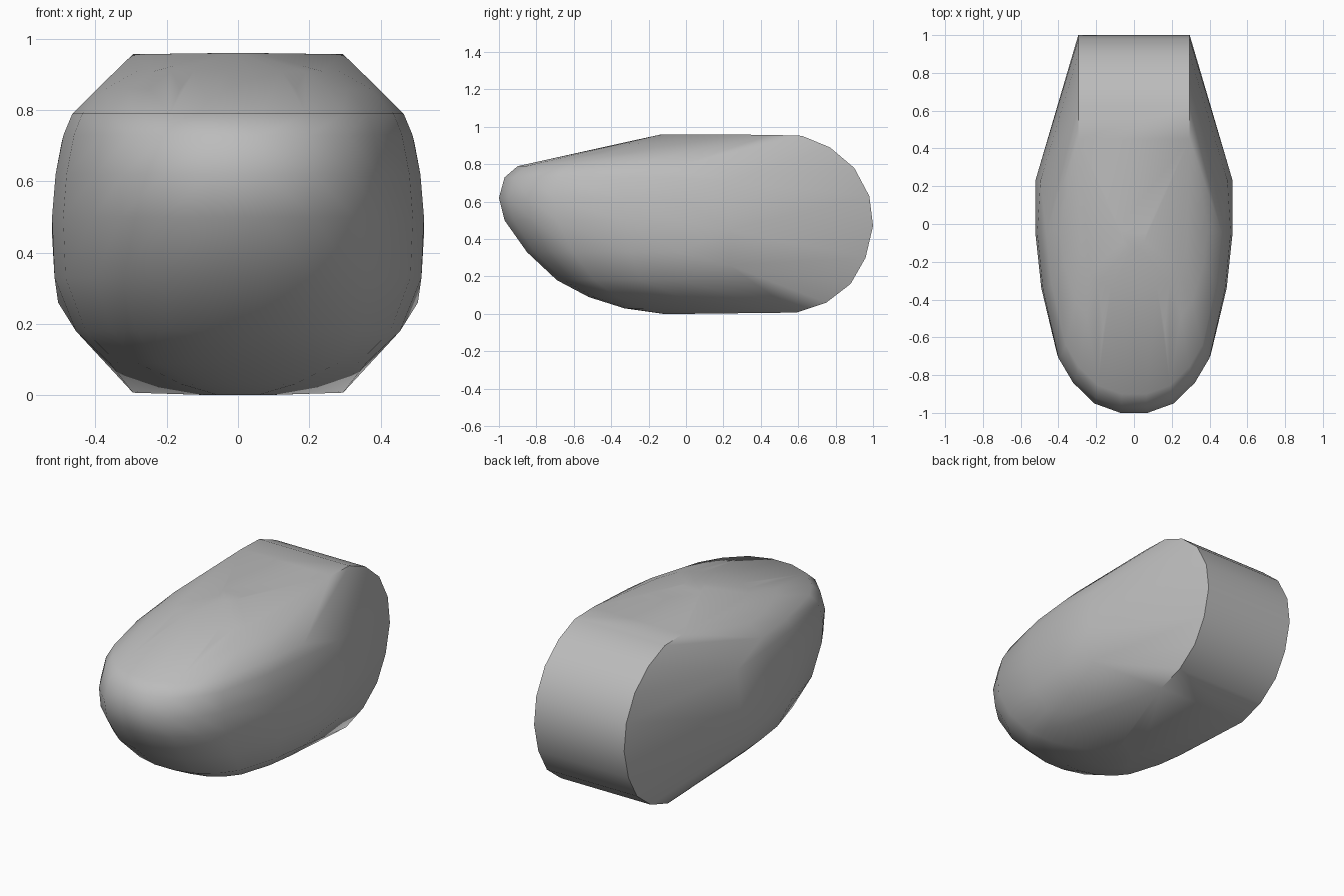
import bpy
import bmesh

cube = bpy.data.objects.get("Cube")
if cube:
    bpy.data.objects.remove(cube, do_unlink=True)

# Single grey finish
grey = bpy.data.materials.new("mid_grey")
grey.use_nodes = True
colour = (0.5, 0.5, 0.5, 1)
grey.diffuse_color = colour
grey.node_tree.nodes["Principled BSDF"].inputs["Base Color"].default_value = colour

# Half plan outline of the body: width fraction, length fraction
PLAN = [(0.14, 1), (0.41, 0.95), (0.63, 0.84), (0.78, 0.71), (0.94, 0.35), (1, 0.05)]

# Stacked body levels: height, half width, front reach
LEVELS = [(0, 0.07, 0.12), (0.03, 0.2, 0.33), (0.09, 0.36, 0.52), (0.18, 0.455, 0.69),
          (0.33, 0.515, 0.85), (0.5, 0.522, 0.97), (0.62, 0.512, 1), (0.73, 0.49, 0.97),
          (0.79, 0.465, 0.9), (0.86, 0.395, 0.58), (0.91, 0.3, 0.36), (0.96, 0.07, 0.13)]

# Rounded rear drum in side profile: y, z
DRUM = [(0.59, 0.007), (0.75, 0.06), (0.88, 0.16), (0.96, 0.3), (1, 0.47),
        (0.98, 0.63), (0.9, 0.78), (0.77, 0.89), (0.62, 0.952), (0.45, 0.957)]
DRUM_HALF_WIDTH = 0.295

# Vertical edges where the flanks begin to taper to the drum
SHOULDER = [(0.505, 0.23, 0.26), (0.522, 0.23, 0.45), (0.495, 0.23, 0.71)]

# Wrap one tight skin round the body levels, shoulders and drum
bm = bmesh.new()
for side in (-1, 1):
    for z, width, reach in LEVELS:
        for u, v in PLAN:
            bm.verts.new((side * width * u, -reach * v, z))
    for x, y, z in SHOULDER:
        bm.verts.new((side * x, y, z))
    for y, z in DRUM:
        bm.verts.new((side * DRUM_HALF_WIDTH, y, z))
hull = bmesh.ops.convex_hull(bm, input=bm.verts[:])
loose = {v for v in hull["geom_interior"] + hull["geom_unused"]
         if isinstance(v, bmesh.types.BMVert)}
bmesh.ops.delete(bm, geom=list(loose), context="VERTS")
bmesh.ops.recalc_face_normals(bm, faces=bm.faces[:])

mesh = bpy.data.meshes.new("rounded_body")
bm.to_mesh(mesh)
bm.free()
mesh.materials.append(grey)
body = bpy.data.objects.new("rounded_body", mesh)
bpy.context.collection.objects.link(body)

# Smooth skin with crisp drum rims
bpy.ops.object.select_all(action="DESELECT")
body.select_set(True)
bpy.context.view_layer.objects.active = body
bpy.ops.object.shade_smooth_by_angle(angle=0.7)
